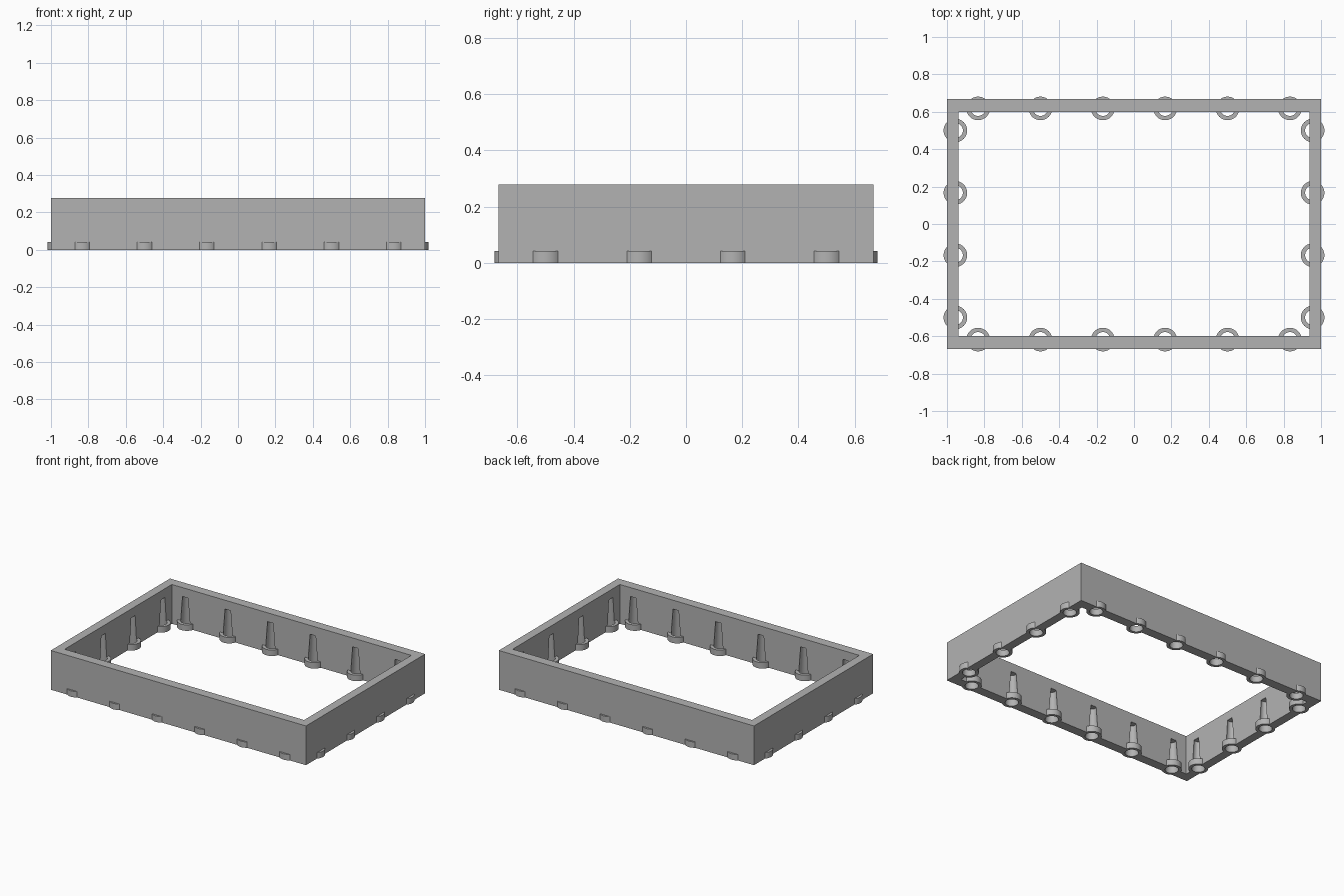
import bpy, bmesh
from mathutils import Matrix

if "Cube" in bpy.data.objects:
    bpy.data.objects.remove(bpy.data.objects["Cube"], do_unlink=True)

HALF_X, HALF_Y, HEIGHT = 1.0, 0.667, 0.278
INNER_X, INNER_Y = 0.9385, 0.60
AXIS_X, AXIS_Y = 0.955, 0.618      # hole axes, inside the walls
PITCH = 1 / 3
LIP_R, LIP_H = 0.063, 0.042
HOLE_R, HOLE_TOP_R, HOLE_H = 0.043, 0.028, 0.215
SINK = 0.02                        # how far cutters pass below the base

grey = bpy.data.materials.new("grey plastic")
grey.use_nodes = True
colour = (0.45, 0.45, 0.45, 1)
grey.diffuse_color = colour
grey.node_tree.nodes["Principled BSDF"].inputs["Base Color"].default_value = colour


def finish(name, bm):
    mesh = bpy.data.meshes.new(name)
    bm.to_mesh(mesh)
    bm.free()
    mesh.materials.append(grey)
    obj = bpy.data.objects.new(name, mesh)
    bpy.context.collection.objects.link(obj)
    return obj


def box(name, hx, hy, z0, z1):
    bm = bmesh.new()
    place = Matrix.Translation((0, 0, (z0 + z1) / 2)) @ Matrix.Diagonal((2 * hx, 2 * hy, z1 - z0, 1))
    bmesh.ops.create_cube(bm, size=1, matrix=place)
    return finish(name, bm)


def cones(name, spots, r0, r1, z0, z1):
    bm = bmesh.new()
    for x, y in spots:
        bmesh.ops.create_cone(bm, cap_ends=True, segments=40, radius1=r0, radius2=r1,
                              depth=z1 - z0, matrix=Matrix.Translation((x, y, (z0 + z1) / 2)))
    return finish(name, bm)


def combine(target, other, operation):
    mod = target.modifiers.new(operation.lower(), "BOOLEAN")
    mod.operation, mod.solver, mod.object = operation, "EXACT", other
    bpy.context.view_layer.objects.active = target
    bpy.ops.object.modifier_apply(modifier=mod.name)
    bpy.data.objects.remove(other, do_unlink=True)


# Evenly spaced peg sockets along all four walls
spots = [((i - 2.5) * PITCH, s * AXIS_Y) for i in range(6) for s in (-1, 1)]
spots += [(s * AXIS_X, (j - 1.5) * PITCH) for j in range(4) for s in (-1, 1)]

# Rectangular wall, open at top and bottom
frame = box("frame", HALF_X, HALF_Y, 0, HEIGHT)
combine(frame, box("opening", INNER_X, INNER_Y, -0.1, HEIGHT + 0.1), "DIFFERENCE")

# Round lips at the base
combine(frame, cones("socket_lips", spots, LIP_R, LIP_R, 0, LIP_H), "UNION")

# Tapered sockets that break through the inner wall face
slope = (HOLE_R - HOLE_TOP_R) / HOLE_H
combine(frame, cones("socket_holes", spots, HOLE_R + slope * SINK, HOLE_TOP_R, -SINK, HOLE_H), "DIFFERENCE")

# Smooth the round sockets, keep the edges sharp
bpy.ops.object.select_all(action="DESELECT")
frame.select_set(True)
bpy.context.view_layer.objects.active = frame
bpy.ops.object.shade_smooth_by_angle()
